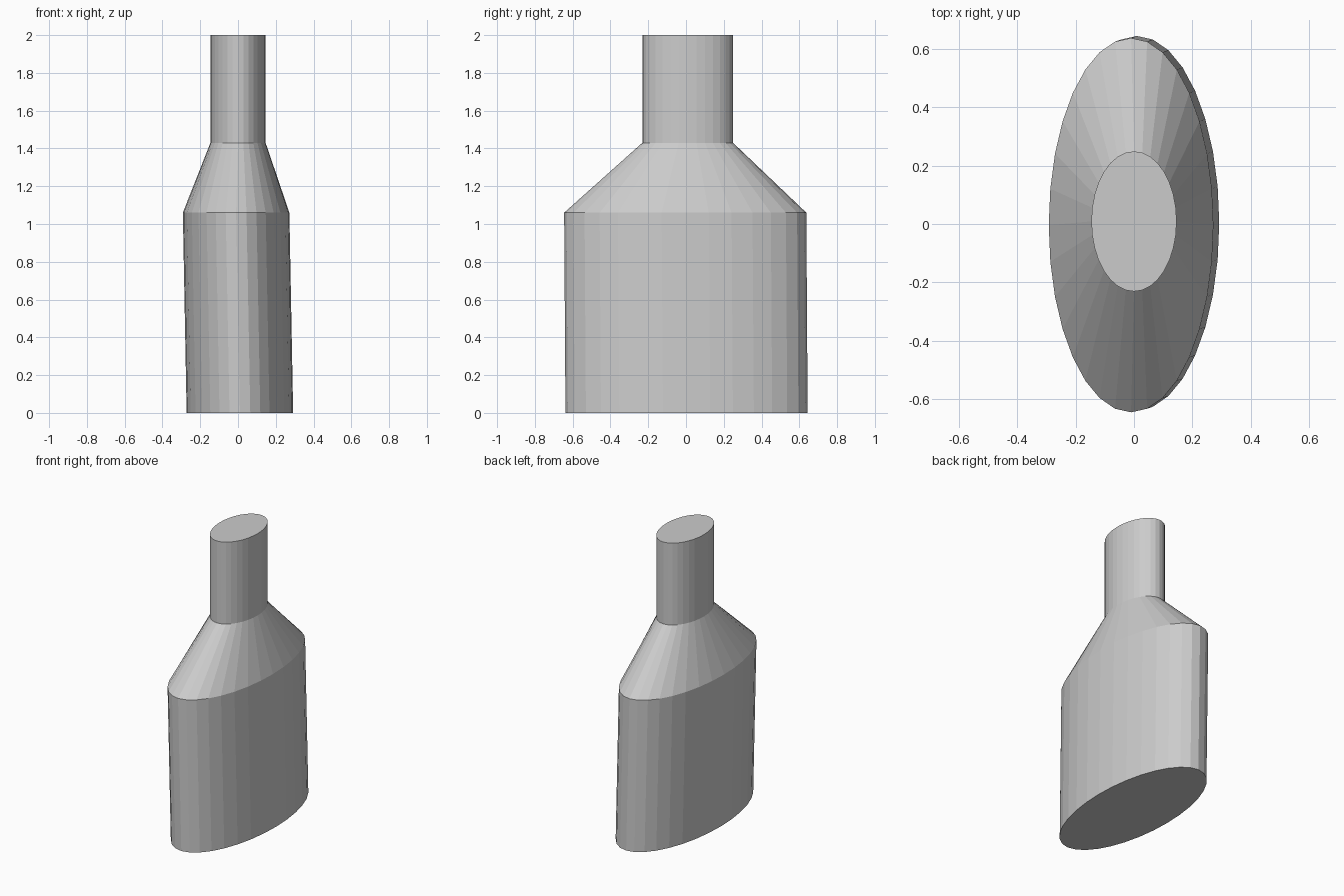
import bpy, bmesh
from math import sin, cos, tau

if "Cube" in bpy.data.objects:
    bpy.data.objects.remove(bpy.data.objects["Cube"])

SIDES = 32

# Elliptical sections: centre x, centre y, z, half width, half depth
SECTIONS = [
    (0.01, 0.003, 0.0, 0.282, 0.641),     # base
    (-0.01, -0.004, 1.06, 0.282, 0.641),  # shoulder edge
    (0.0, 0.009, 1.43, 0.146, 0.24),      # neck bottom
    (0.0, 0.009, 2.0, 0.146, 0.24),       # neck top
]


def ring(bm, cx, cy, z, rx, ry):
    return [bm.verts.new((cx + rx * cos(tau * i / SIDES),
                          cy + ry * sin(tau * i / SIDES), z))
            for i in range(SIDES)]


# Bottle body lofted through the sections, capped at both ends
bm = bmesh.new()
rings = [ring(bm, *s) for s in SECTIONS]
for low, high in zip(rings, rings[1:]):
    for i in range(SIDES):
        j = (i + 1) % SIDES
        bm.faces.new((low[i], low[j], high[j], high[i]))
bm.faces.new(rings[0][::-1])
bm.faces.new(rings[-1])
bmesh.ops.recalc_face_normals(bm, faces=bm.faces)

mesh = bpy.data.meshes.new("bottle")
bm.to_mesh(mesh)
bm.free()
bottle = bpy.data.objects.new("bottle", mesh)
bpy.context.collection.objects.link(bottle)
